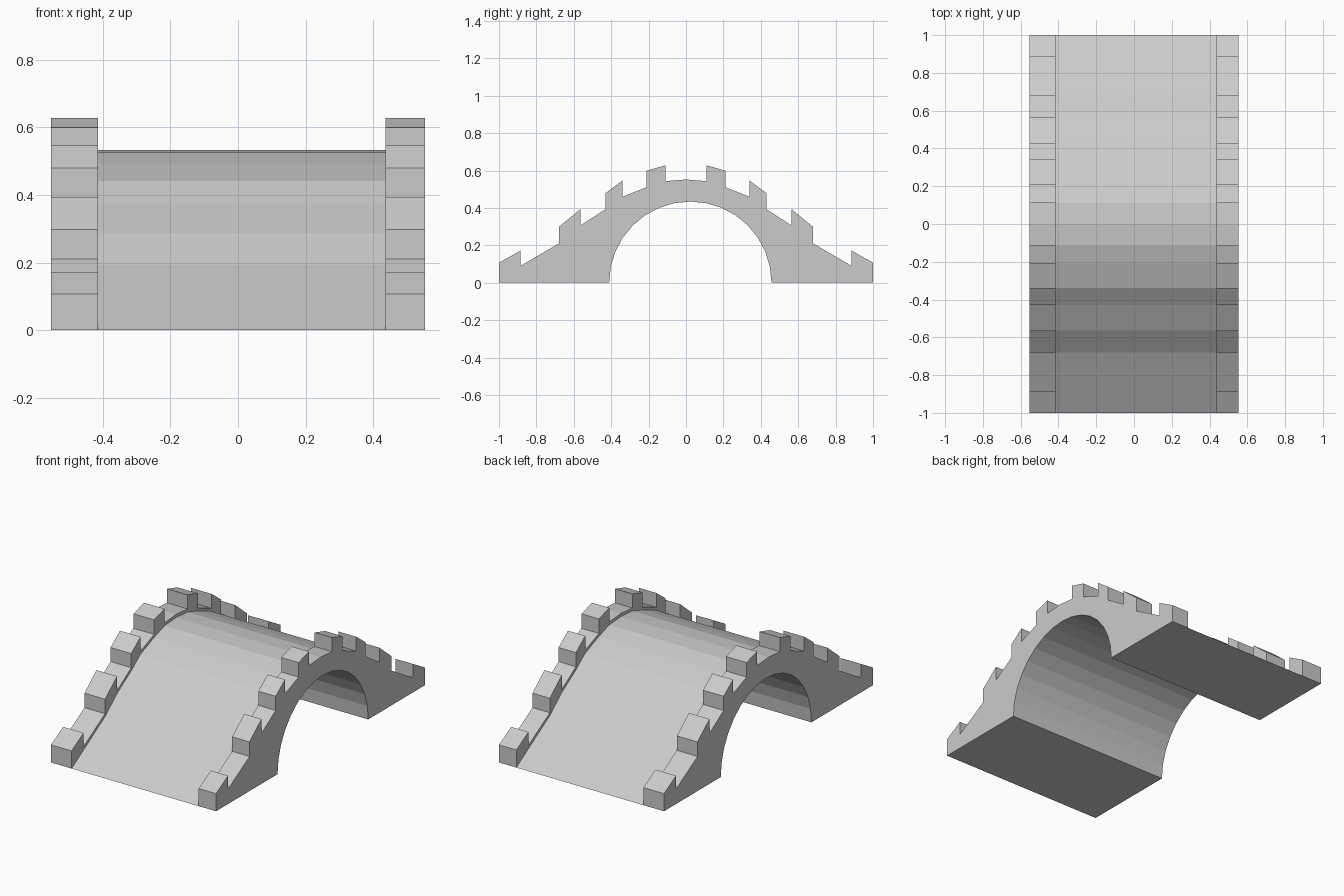
import bpy, bmesh, math

cube = bpy.data.objects.get("Cube")
if cube:
    bpy.data.objects.remove(cube, do_unlink=True)

# Single stone colour
stone = bpy.data.materials.new("stone_grey")
stone.use_nodes = True
GREY = (0.6, 0.6, 0.6, 1)
stone.diffuse_color = GREY
stone.node_tree.nodes["Principled BSDF"].inputs["Base Color"].default_value = GREY

# Half outlines as (y, z), from the front foot up to the crown
DECK_HALF = [(-1, 0), (-.68, .192), (-.565, .288), (-.43, .373), (-.34, .441),
             (-.21, .493), (-.11, .525), (0, .533)]
WALL_HALF = [(-1, 0), (-1, .107), (-.885, .172), (-.885, .09),
             (-.68, .21), (-.68, .298), (-.565, .393), (-.565, .306),
             (-.43, .393), (-.43, .479), (-.34, .546), (-.34, .459),
             (-.21, .511), (-.21, .599), (-.11, .628), (-.11, .543), (0, .552)]

# Underside opening, from the back springing to the front springing
ARCH_Y, ARCH_R, SEGMENTS = 0.023, 0.434, 16
ARCH = [(ARCH_Y + ARCH_R * math.cos(math.pi * i / SEGMENTS),
         ARCH_R * math.sin(math.pi * i / SEGMENTS)) for i in range(SEGMENTS + 1)]


def extrude_outline(name, half, x0, x1):
    """Mirror the half outline, cut the arch under it and extrude along x."""
    outline = half + [(-y, z) for y, z in reversed(half[:-1])] + ARCH
    bm = bmesh.new()
    face = bm.faces.new([bm.verts.new((x0, y, z)) for y, z in outline])
    grown = bmesh.ops.extrude_face_region(bm, geom=[face], use_keep_orig=True)
    verts = [v for v in grown["geom"] if isinstance(v, bmesh.types.BMVert)]
    bmesh.ops.translate(bm, verts=verts, vec=(x1 - x0, 0, 0))
    bmesh.ops.recalc_face_normals(bm, faces=bm.faces)
    mesh = bpy.data.meshes.new(name)
    bm.to_mesh(mesh)
    bm.free()
    mesh.materials.append(stone)
    obj = bpy.data.objects.new(name, mesh)
    bpy.context.collection.objects.link(obj)


# Walkway between two stepped parapet walls
extrude_outline("bridge_deck", DECK_HALF, -.415, .437)
extrude_outline("right_parapet", WALL_HALF, -.553, -.415)
extrude_outline("left_parapet", WALL_HALF, .437, .553)
